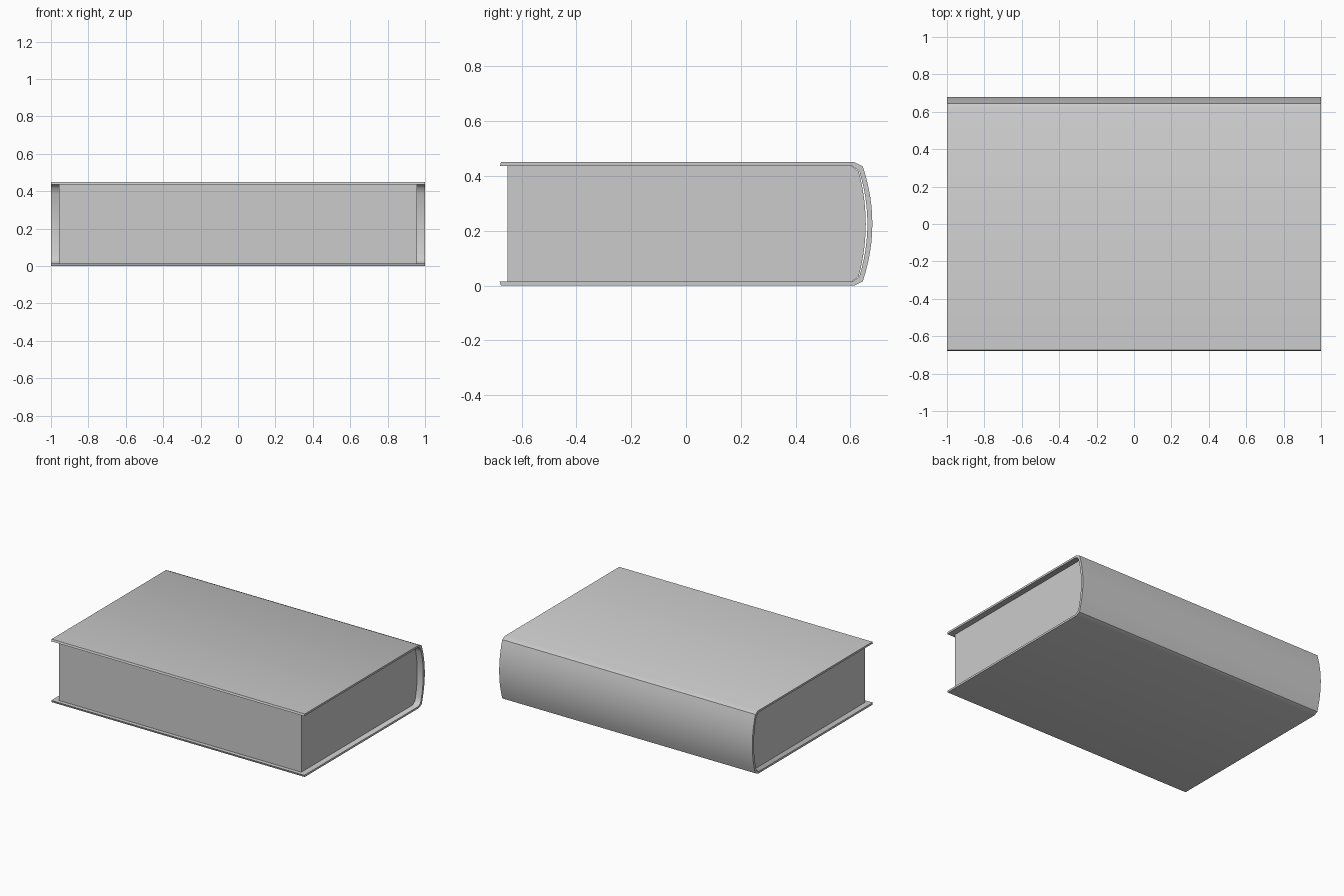
import bpy, bmesh, math

cube = bpy.data.objects.get("Cube")
if cube:
    bpy.data.objects.remove(cube)

MID = 0.225  # mid height of the book


def material(name, rgb):
    m = bpy.data.materials.new(name)
    m.use_nodes = True
    m.diffuse_color = (*rgb, 1)
    m.node_tree.nodes["Principled BSDF"].inputs["Base Color"].default_value = (*rgb, 1)
    return m


grey = material("plain grey", (0.6, 0.6, 0.6))


def c_profile(upper):
    """Mirror an upper half profile of (y, height above middle) downwards."""
    lower = [(y, -h) for y, h in reversed(upper) if h > 0]
    return [(y, MID + h) for y, h in upper + lower]


def spine(y_edge, corner, bulge, steps=6):
    """Upper half of the rounded spine, from its corner to mid height."""
    y0, h0 = corner
    pts = [y_edge]
    for i in range(steps + 1):
        h = h0 * (1 - i / steps)
        pts.append((y0 + (bulge - y0) * (1 - (h / h0) ** 2), h))
    return pts


def extrude(name, outline, half):
    bm = bmesh.new()
    face = bm.faces.new([bm.verts.new((-half, y, z)) for y, z in outline])
    made = bmesh.ops.extrude_face_region(bm, geom=[face])
    moved = [v for v in made["geom"] if isinstance(v, bmesh.types.BMVert)]
    bmesh.ops.translate(bm, vec=(2 * half, 0, 0), verts=moved)
    bmesh.ops.recalc_face_normals(bm, faces=bm.faces)
    mesh = bpy.data.meshes.new(name)
    bm.to_mesh(mesh)
    bm.free()
    mesh.materials.append(grey)
    obj = bpy.data.objects.new(name, mesh)
    bpy.context.collection.objects.link(obj)
    bpy.ops.object.select_all(action="DESELECT")
    obj.select_set(True)
    bpy.context.view_layer.objects.active = obj
    bpy.ops.object.shade_smooth_by_angle(angle=math.radians(45))
    return obj


# Cover: two boards wrapped around a rounded spine
outer = [(-0.675, 0.225)] + spine((0.615, 0.225), (0.645, 0.21), 0.68)
inner = [(-0.68, 0.211)] + spine((0.607, 0.211), (0.632, 0.194), 0.662)
extrude("cover", c_profile(outer) + c_profile(inner)[::-1], 1.0)

# Page block: inset from the boards' edges, rounded at the back
pages = [(-0.652, 0.211)] + spine((0.605, 0.211), (0.63, 0.192), 0.656)
extrude("page_block", c_profile(pages), 0.957)
